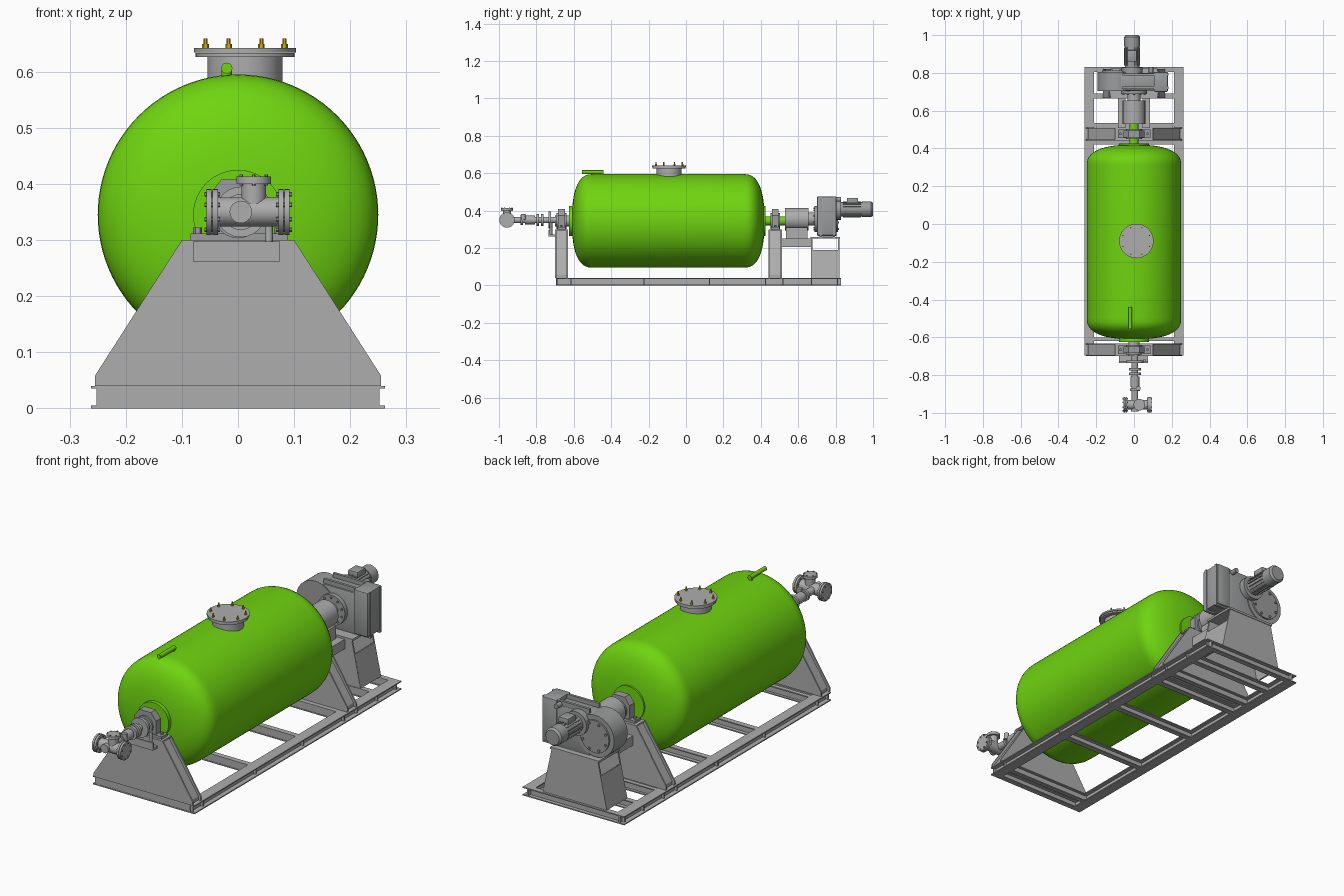
import bpy, bmesh, math
from mathutils import Vector

cube = bpy.data.objects.get("Cube")
if cube:
    bpy.data.objects.remove(cube, do_unlink=True)


def material(name, rgb):
    m = bpy.data.materials.new(name)
    m.use_nodes = True
    m.diffuse_color = (*rgb, 1)
    m.node_tree.nodes["Principled BSDF"].inputs["Base Color"].default_value = (*rgb, 1)
    return m


GREEN = material("tank green", (0.16, 0.66, 0.005))
STEEL = material("steel grey", (0.42, 0.42, 0.42))
DRIVE = material("drive grey", (0.33, 0.335, 0.34))
GOLD = material("bolt gold", (0.62, 0.42, 0.01))
parts = []


def finish(name, bm, mat):
    bmesh.ops.recalc_face_normals(bm, faces=bm.faces)
    me = bpy.data.meshes.new(name)
    bm.to_mesh(me)
    bm.free()
    me.materials.append(mat)
    ob = bpy.data.objects.new(name, me)
    bpy.context.collection.objects.link(ob)
    parts.append(ob)
    return ob


def box(name, x, y, z, mat=STEEL, bevel=0):
    bm = bmesh.new()
    bmesh.ops.create_cube(bm, size=1)
    for v in bm.verts:
        v.co = [(r[0] + r[1]) / 2 + c * (r[1] - r[0]) for r, c in zip((x, y, z), v.co)]
    if bevel:
        bmesh.ops.bevel(bm, geom=bm.edges[:], offset=bevel, segments=2, affect='EDGES', profile=0.5)
    return finish(name, bm, mat)


def prism(name, pts, lo, hi, mat=STEEL):
    """Extrude an x-z outline along y."""
    bm = bmesh.new()
    face = bm.faces.new([bm.verts.new((x, lo, z)) for x, z in pts])
    ext = bmesh.ops.extrude_face_region(bm, geom=[face])
    moved = [g for g in ext["geom"] if isinstance(g, bmesh.types.BMVert)]
    bmesh.ops.translate(bm, verts=moved, vec=(0, hi - lo, 0))
    return finish(name, bm, mat)


def lathe(name, base, axis, profile, mat=STEEL, n=32):
    """Revolve (distance, radius) points about an axis, capping both ends."""
    turn = Vector((0, 0, 1)).rotation_difference(Vector(axis))
    bm = bmesh.new()
    rings = []
    for d, r in profile:
        rings.append([bm.verts.new(Vector(base) + turn @ Vector(
            (r * math.cos(math.tau * i / n), r * math.sin(math.tau * i / n), d))) for i in range(n)])
    for a, b in zip(rings, rings[1:]):
        for i in range(n):
            bm.faces.new((a[i], a[(i + 1) % n], b[(i + 1) % n], b[i]))
    bm.faces.new(rings[0])
    bm.faces.new(rings[-1])
    return finish(name, bm, mat)


def rod(name, base, axis, length, r, mat=STEEL, n=24):
    return lathe(name, base, axis, [(0, r), (length, r)], mat, n)


def bolts(name, base, axis, ring, count, r, h, mat=DRIVE):
    turn = Vector((0, 0, 1)).rotation_difference(Vector(axis))
    for i in range(count):
        a = math.tau * (i + 0.5) / count
        p = Vector(base) + turn @ Vector((ring * math.cos(a), ring * math.sin(a), 0))
        rod(name, p, axis, h, r, mat, 6)


X, Y, Z = (1, 0, 0), (0, 1, 0), (0, 0, 1)
AXIS = 0.345

# Tank shell with dished ends
R, DISH, P, N = 0.25, 0.11, 0.8, 14
head = [(DISH * math.cos(t) ** P, R * math.sin(t) ** P)
        for t in [math.pi / 2 * (i + 0.15) / (N + 0.15) for i in range(N)]] + [(0, R)]
shell = [(-0.50 - d, r) for d, r in head] + [(0.31 + d, r) for d, r in reversed(head)]
lathe("tank_shell", (0, 0, AXIS), Y, shell, GREEN, 96)
rod("front_tank_hub", (0, -0.625, AXIS), Y, 0.04, 0.08, GREEN, 48)
rod("rear_tank_hub", (0, 0.39, AXIS), Y, 0.035, 0.08, GREEN, 48)
rod("rear_shaft", (0, 0.4, AXIS), Y, 0.14, 0.024, GREEN)
rod("front_shaft", (0, -0.7, AXIS), Y, 0.09, 0.03)

# Manhole with bolted cover
MX, MY = 0.0125, -0.09
rod("manhole_neck", (MX, MY, 0.56), Z, 0.07, 0.067, n=48)
rod("manhole_flange", (MX, MY, 0.626), Z, 0.007, 0.088, n=48)
rod("manhole_cover", (MX, MY, 0.634), Z, 0.008, 0.091, n=48)
bolts("cover_bolt", (MX, MY, 0.642), Z, 0.076, 8, 0.006, 0.007, GOLD)
bolts("cover_stud", (MX, MY, 0.642), Z, 0.076, 8, 0.0035, 0.017, GOLD)

# Vent pipe on the tank
rod("vent_pipe", (-0.02, -0.555, 0.606), Y, 0.115, 0.01, GREEN, 16)
rod("vent_stub", (-0.02, -0.45, 0.575), Z, 0.03, 0.009, GREEN, 16)

# Base frame of flanged beams
H, T = 0.04, 0.005
FRONT, BACK = -0.695, 0.83
for s in (-1, 1):
    side = sorted((s * 0.212, s * 0.262))
    for z in (0, H - T):
        box("side_rail_flange", side, (FRONT, BACK), (z, z + T))
    box("side_rail_web", sorted((s * 0.232, s * 0.24)), (FRONT, BACK), (0, H))
for y0, y1 in ((FRONT, FRONT + 0.025), (-0.62, -0.6), (-0.23, -0.205), (0.12, 0.145),
               (0.42, 0.445), (0.515, 0.535), (0.665, 0.69), (BACK - 0.025, BACK)):
    for z in (0, H - T):
        box("cross_beam_flange", (-0.255, 0.255), (y0, y1), (z, z + T))
    box("cross_beam_web", (-0.252, 0.252), (y0 + 0.002, y0 + 0.008), (0, H))


# Bearing stands: two outline plates with a recessed core
def outline(inset):
    half = [(0.255 - inset, H), (0.255 - inset, 0.058), (0.1 - inset, 0.3 - inset / 2)]
    return half + [(-x, z) for x, z in reversed(half)]


for name, y0, y1 in (("front_stand", -0.7, -0.632), ("rear_stand", 0.442, 0.512)):
    prism(name + "_plate", outline(0), y0, y0 + 0.007)
    prism(name + "_plate", outline(0), y1 - 0.007, y1)
    prism(name + "_core", outline(0.012), y0 + 0.004, y1 - 0.004)
    box(name + "_top", (-0.1, 0.1), (y0, y1), (0.293, 0.3))
    # Pillow block bearing
    mid = (y0 + y1) / 2
    box(name + "_bearing_foot", (-0.085, 0.088), (mid - 0.022, mid + 0.022), (0.3, 0.312), DRIVE)
    prism(name + "_bearing_body", [(-0.055, 0.31), (0.055, 0.31), (0.055, 0.375), (0.03, 0.408),
                                   (-0.03, 0.408), (-0.055, 0.375)], mid - 0.018, mid + 0.018, DRIVE)
    rod(name + "_bearing_ring", (0, mid - 0.026, AXIS), Y, 0.052, 0.042, DRIVE)
    for x in (-0.072, 0.072):
        rod(name + "_bearing_bolt", (x, mid, 0.31), Z, 0.012, 0.008, DRIVE, 6)

# Bracket on the front stand
box("front_bracket", (-0.08, 0.075), (-0.735, -0.7), (0.262, 0.272))
box("front_bracket_face", (-0.08, 0.075), (-0.735, -0.728), (0.262, 0.297))
rod("bracket_post", (0.055, -0.722, 0.27), Z, 0.07, 0.007, n=12)

# Front inlet pipe with flanges, ending in a tee
VX, VY, VZ = 0.005, -0.957, 0.35
rod("inlet_pipe", (VX, -0.95, VZ), Y, 0.27, 0.017)
for y, r in ((-0.885, 0.026), (-0.8, 0.032), (-0.775, 0.032), (-0.735, 0.045)):
    rod("inlet_flange", (VX, y, VZ), Y, 0.013, r)
rod("inlet_sleeve", (VX, -0.862, VZ), Y, 0.055, 0.023)
rod("inlet_port", (VX + 0.018, -0.87, VZ), Z, 0.032, 0.012, n=16)
rod("tee_body", (-0.05, VY, VZ), X, 0.135, 0.026)
rod("tee_front_boss", (VX, -0.992, VZ), Y, 0.05, 0.02)
rod("tee_riser", (0.028, VY, VZ), Z, 0.055, 0.022)
rod("tee_top_flange", (0.028, VY, 0.4), Z, 0.013, 0.031)
for x, a in ((-0.056, X), (0.072, X)):
    for k in (0, 0.011):
        rod("tee_end_flange", (x + k, VY, VZ), a, 0.009, 0.041)
bolts("tee_bolt", (-0.06, VY, VZ), X, 0.034, 8, 0.004, 0.028)
bolts("tee_bolt", (0.068, VY, VZ), X, 0.034, 8, 0.004, 0.028)
bolts("tee_top_bolt", (0.028, VY, 0.397), Z, 0.026, 6, 0.003, 0.02)

# Coupling housing and its support arms
rod("coupling_housing", (0, 0.53, 0.355), Y, 0.125, 0.06)
rod("output_shaft", (0, 0.64, 0.355), Y, 0.07, 0.035)
for s in (-1, 1):
    box("coupling_arm", sorted((s * 0.045, s * 0.085)), (0.51, 0.675), (0.205, 0.25))
box("coupling_saddle", (-0.05, 0.05), (0.535, 0.65), (0.245, 0.31))

# Drive pedestal: end plates, low side panels and a top
foot = [(-0.165, H), (0.165, H), (0.12, 0.25), (-0.12, 0.25)]
for y in (0.668, 0.812):
    prism("pedestal_end", foot, y, y + 0.008)
for s in (-1, 1):
    prism("pedestal_side", [(s * 0.165, H), (s * 0.133, 0.19), (s * 0.127, 0.19), (s * 0.158, H)], 0.672, 0.818)
box("pedestal_top", (-0.125, 0.125), (0.665, 0.823), (0.25, 0.26))

# Gearbox with a rounded housing on one side and a slab on the other
box("gearbox_body", (-0.1, 0.14), (0.708, 0.8), (0.262, 0.455), DRIVE, 0.008)
rod("gearbox_round", (-0.095, 0.704, 0.362), Y, 0.1, 0.097, DRIVE, 48)
rod("gearbox_round_cover", (-0.095, 0.8, 0.362), Y, 0.012, 0.075, DRIVE, 40)
rod("gearbox_output_boss", (0, 0.688, 0.355), Y, 0.03, 0.07, DRIVE, 40)
box("gearbox_slab", (0.105, 0.18), (0.7, 0.805), (0.268, 0.475), DRIVE, 0.006)
for y in (0.715, 0.785):
    box("gearbox_rib", (-0.06, 0.183), (y, y + 0.012), (0.26, 0.475), DRIVE)
bolts("gearbox_bolt", (-0.095, 0.806, 0.362), Y, 0.064, 8, 0.006, 0.012)
bolts("output_bolt", (0, 0.683, 0.355), Y, 0.058, 10, 0.005, 0.01)
rod("gearbox_plug", (0.09, 0.8, 0.46), Y, 0.03, 0.012, DRIVE, 12)

# Electric motor
MC = (-0.01, 0, 0.407)
rod("motor_flange", (MC[0], 0.798, MC[2]), Y, 0.03, 0.056, DRIVE)
rod("motor_body", (MC[0], 0.825, MC[2]), Y, 0.12, 0.038, DRIVE)
lathe("motor_fan_cover", (MC[0], 0.94, MC[2]), Y, [(0, 0.042), (0.05, 0.042), (0.06, 0.034)], DRIVE)
for i in range(16):
    a = math.tau * i / 16
    ob = box("motor_fin", (0.034, 0.043), (0.84, 0.935), (-0.0015, 0.0015), DRIVE)
    ob.rotation_euler.y = a
    ob.location = MC
box("motor_terminal_box", (-0.035, 0.015), (0.86, 0.92), (0.44, 0.468), DRIVE, 0.004)

# Soft shading with crisp edges
bpy.ops.object.select_all(action='DESELECT')
for ob in parts:
    ob.select_set(True)
bpy.context.view_layer.objects.active = parts[0]
bpy.ops.object.shade_smooth_by_angle(angle=math.radians(32))
